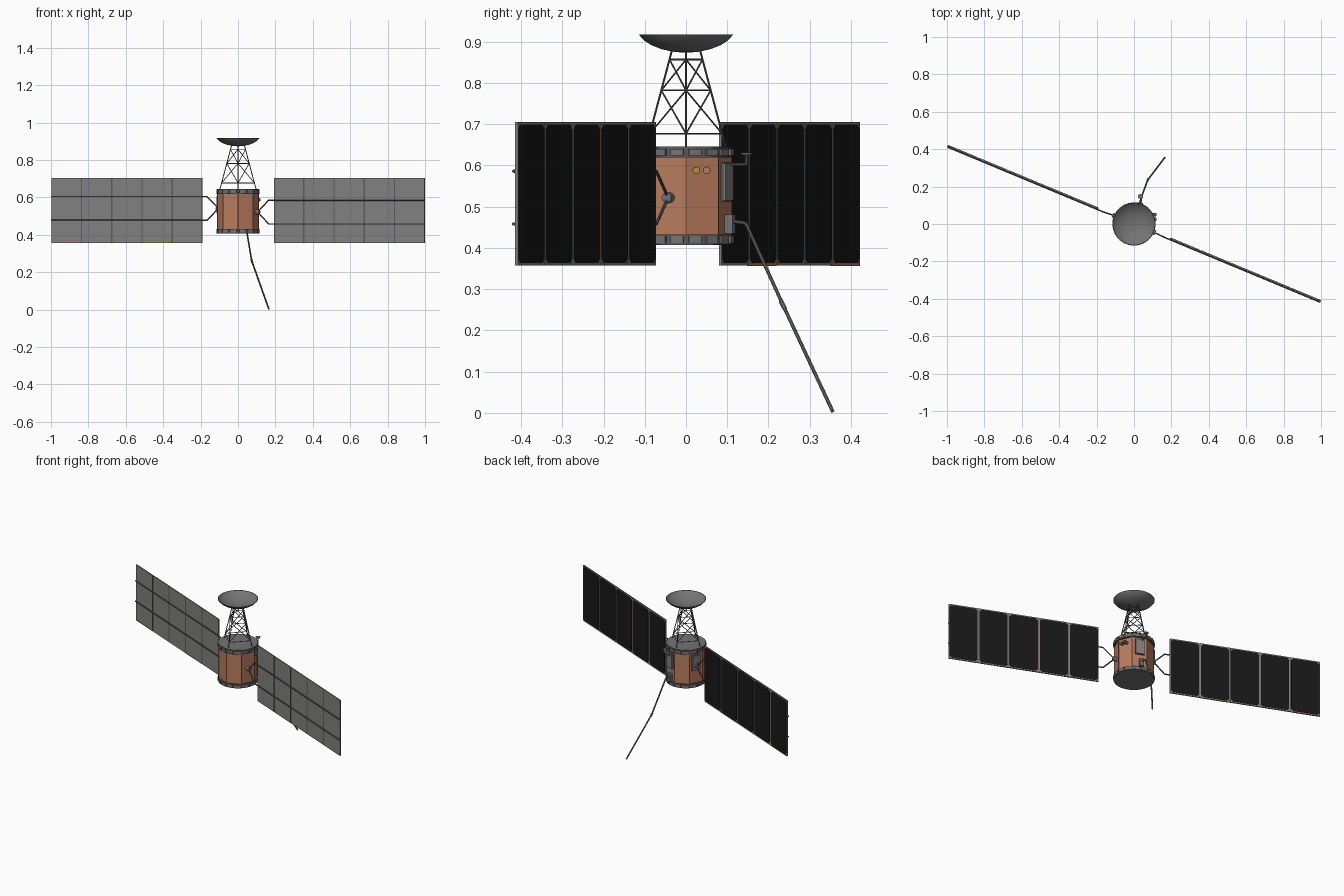
import bpy, bmesh
from math import radians, cos, sin, pi, tau
from mathutils import Vector, Matrix

cube = bpy.data.objects.get("Cube")
if cube:
    bpy.data.objects.remove(cube, do_unlink=True)


def material(name, r, g, b):
    m = bpy.data.materials.new(name)
    m.diffuse_color = (r, g, b, 1)
    m.use_nodes = True
    m.node_tree.nodes["Principled BSDF"].inputs["Base Color"].default_value = (r, g, b, 1)
    return m


COPPER = material("copper foil", 0.49, 0.2, 0.11)
BROWN = material("brown seam", 0.16, 0.075, 0.045)
GREY = material("panel grey", 0.227, 0.222, 0.22)
BLACK = material("solar cell black", 0.009, 0.009, 0.009)
DARK = material("dark metal", 0.105, 0.105, 0.105)
STEEL = material("steel grey", 0.175, 0.175, 0.178)
GOLD = material("gold", 0.42, 0.29, 0.04)


def finish(name, bm, mat, smooth=False):
    bmesh.ops.recalc_face_normals(bm, faces=bm.faces)
    mesh = bpy.data.meshes.new(name)
    bm.to_mesh(mesh)
    bm.free()
    mesh.materials.append(mat)
    ob = bpy.data.objects.new(name, mesh)
    bpy.context.collection.objects.link(ob)
    if smooth:
        bpy.ops.object.select_all(action="DESELECT")
        ob.select_set(True)
        bpy.context.view_layer.objects.active = ob
        bpy.ops.object.shade_smooth_by_angle(angle=radians(40))


def add_box(bm, frame, centre, size):
    m = frame @ Matrix.Translation(centre) @ Matrix.Diagonal((*size, 1))
    bmesh.ops.create_cube(bm, size=1, matrix=m)


def add_rod(bm, a, b, r, r2=None, sides=8):
    a, b = Vector(a), Vector(b)
    d = b - a
    m = Matrix.Translation((a + b) / 2) @ d.to_track_quat("Z", "Y").to_matrix().to_4x4()
    bmesh.ops.create_cone(bm, cap_ends=True, segments=sides, radius1=r,
                          radius2=r if r2 is None else r2, depth=d.length, matrix=m)


def add_path(bm, points, r):
    for a, b in zip(points, points[1:]):
        add_rod(bm, a, b, r)


def lathe(name, profile, mat, steps=40):
    bm = bmesh.new()
    vs = [bm.verts.new((r, 0, z)) for r, z in profile]
    es = [bm.edges.new(p) for p in zip(vs, vs[1:])]
    bmesh.ops.spin(bm, geom=vs + es, axis=(0, 0, 1), cent=(0, 0, 0), angle=tau, steps=steps)
    bmesh.ops.remove_doubles(bm, verts=bm.verts, dist=0.0002)
    finish(name, bm, mat, True)


def turn(degrees):
    return Matrix.Rotation(radians(degrees), 4, "Z")


# Eight-sided foil body with corner seams
bm = bmesh.new()
bmesh.ops.create_cone(bm, cap_ends=True, segments=8, radius1=0.111, radius2=0.111,
                      depth=0.21, matrix=Matrix.Translation((0, 0, 0.525)))
finish("body", bm, COPPER)
bm = bmesh.new()
for i in range(8):
    a = i * pi / 4
    x, y = 0.111 * cos(a), 0.111 * sin(a)
    add_rod(bm, (x, y, 0.42), (x, y, 0.63), 0.0018, sides=6)
finish("body_corner_seams", bm, BROWN)

# End rings with raised blocks
for name, low, high in (("top", 0.621, 0.643), ("bottom", 0.41, 0.431)):
    lathe(name + "_ring", [(0, low), (0.111, low), (0.111, high), (0, high)], DARK)
    bm = bmesh.new()
    for i in range(16):
        add_box(bm, turn(i * 22.5 + 11.25), (0.11, 0, (low + high) / 2), (0.01, 0.032, 0.016))
    finish(name + "_ring_blocks", bm, STEEL)
    bm = bmesh.new()
    for z in (low, high):
        add_rod(bm, (0, 0, z - 0.0015), (0, 0, z + 0.0015), 0.114, sides=40)
    finish(name + "_ring_flanges", bm, DARK, True)
    bm = bmesh.new()
    z = high + 0.002 if name == "top" else low - 0.002
    add_rod(bm, (0, 0, z - 0.001), (0, 0, z + 0.001), 0.111, sides=40)
    finish(name + "_deck", bm, STEEL, True)

# Four-legged lattice tower
bm = bmesh.new()


def leg(i, z):
    r = 0.097 - (z - 0.642) * 0.265
    return Vector((r * cos(i * pi / 2), r * sin(i * pi / 2), z))


levels = [0.677, 0.782, 0.857]
for i in range(4):
    add_rod(bm, leg(i, 0.642), leg(i, 0.877), 0.0024)
    for z in levels:
        add_rod(bm, leg(i, z), leg(i + 1, z), 0.002)
    for lo, hi in zip(levels, levels[1:]):
        add_rod(bm, leg(i, lo), leg(i + 1, hi), 0.002)
        add_rod(bm, leg(i + 1, lo), leg(i, hi), 0.002)
finish("tower", bm, DARK)

# Dish, open to the top
dish = [(0, 0.873), (0.03, 0.8755), (0.06, 0.882), (0.085, 0.892), (0.103, 0.904), (0.115, 0.918)]
inner = [(r * 0.97, z + 0.003) for r, z in reversed(dish[:-1])]
lathe("dish", dish + [(0.112, 0.918)] + inner, STEEL, 48)

# Solar wings: u runs outward, v towards the back
for side, sign, mid in (("left", 1, 0.522), ("right", -1, 0.541)):
    frame = turn(-22.6) @ Matrix.Translation((0, 0.004, 0))

    def at(u, v, z):
        return frame @ Vector((sign * u, v, z))

    start, end, low, high = 0.206, 1.081, 0.357, 0.705
    pitch = (end - start) / 5
    zm = (low + high) / 2
    panels, cells, hinges = bmesh.new(), bmesh.new(), bmesh.new()
    for i in range(5):
        u0, u1 = start + i * pitch + 0.0015, start + (i + 1) * pitch - 0.0015
        um = (u0 + u1) / 2
        add_box(panels, frame, (sign * um, 0, zm), (u1 - u0, 0.007, high - low))
        # Cell plate with clipped corners
        w, h, c = (u1 - u0) / 2 - 0.0045, (high - low) / 2 - 0.006, 0.012
        outline = [(w, h - c), (w - c, h), (c - w, h), (-w, h - c),
                   (-w, c - h), (c - w, -h), (w - c, -h), (w, c - h)]
        face = cells.faces.new([cells.verts.new(at(um + p, 0.0035, zm + q)) for p, q in outline])
        plate = bmesh.ops.extrude_face_region(cells, geom=[face])
        bmesh.ops.translate(cells, vec=frame.to_3x3() @ Vector((0, 0.001, 0)),
                            verts=[g for g in plate["geom"] if isinstance(g, bmesh.types.BMVert)])
        # Hinge bar along each joint
        if i:
            add_box(hinges, frame, (sign * (u0 - 0.0015), -0.0015, zm), (0.007, 0.006, high - low - 0.004))
    finish(side + "_wing_panels", panels, GREY)
    finish(side + "_wing_cells", cells, BLACK)
    finish(side + "_wing_hinges", hinges, DARK)

    # Long rods bend inward to the hub
    bm = bmesh.new()
    for s in (1, -1):
        z = mid + s * 0.064
        add_path(bm, [at(end, -0.0075, z), at(0.179, -0.0075, z), at(0.122, -0.004, mid + s * 0.008)], 0.0038)
    finish(side + "_wing_struts", bm, DARK, True)
    bm = bmesh.new()
    add_rod(bm, at(0.095, -0.004, mid), at(0.124, -0.004, mid), 0.0125, sides=16)
    finish(side + "_wing_hub", bm, STEEL, True)

# Coloured edge strips under two right wing panels, and one tinted joint
for name, index, mat in (("gold", 1, GOLD), ("copper", 4, COPPER)):
    bm = bmesh.new()
    um = start + (index + 0.5) * pitch
    add_box(bm, frame, (-um, 0, low + 0.0015), (pitch - 0.006, 0.0082, 0.004))
    finish(name + "_edge_strip", bm, mat)
bm = bmesh.new()
add_box(bm, frame, (start + 2 * pitch, 0.0025, zm), (0.003, 0.003, high - low - 0.004))
finish("tinted_joint", bm, BROWN)

# Trailing boom and its bracket
bm = bmesh.new()
knee = Vector((0.073, 0.235, 0.262))
add_path(bm, [(0.035, 0.105, 0.465), (0.04, 0.145, 0.46), knee, (0.165, 0.356, 0.003)], 0.0044)
add_rod(bm, knee + Vector((-0.002, -0.005, 0.009)), knee + Vector((0.003, 0.005, -0.01)), 0.006)
finish("boom", bm, STEEL, True)
bm = bmesh.new()
add_box(bm, turn(72), (0.112, 0, 0.458), (0.02, 0.024, 0.046))
finish("boom_bracket", bm, STEEL)

# Equipment boxes on the back faces
bm = bmesh.new()
for angle in (67.5, 157.5):
    add_box(bm, turn(angle), (0.107, 0, 0.56), (0.014, 0.05, 0.09))
finish("equipment_boxes", bm, GREY)
bm = bmesh.new()
for angle in (67.5, 157.5):
    add_box(bm, turn(angle), (0.106, 0, 0.56), (0.009, 0.054, 0.095))
finish("equipment_box_flanges", bm, DARK)

# Small upright antenna on an elbow arm
bm = bmesh.new()
add_path(bm, [(0.033, 0.1, 0.602), (0.035, 0.147, 0.602), (0.035, 0.147, 0.628)], 0.0035)
add_rod(bm, (0.035, 0.147, 0.625), (0.035, 0.147, 0.631), 0.012, 0.014, sides=16)
finish("small_antenna", bm, STEEL, True)

# Pair of sensors on the left face
for name, y, mat in (("front_sensor", 0.025, GOLD), ("rear_sensor", 0.05, COPPER)):
    bm = bmesh.new()
    add_rod(bm, (0.09, y, 0.588), (0.118, y, 0.588), 0.009, sides=16)
    finish(name + "_barrel", bm, DARK, True)
    bm = bmesh.new()
    add_rod(bm, (0.116, y, 0.588), (0.12, y, 0.588), 0.0075, sides=16)
    finish(name + "_lens", bm, mat, True)
